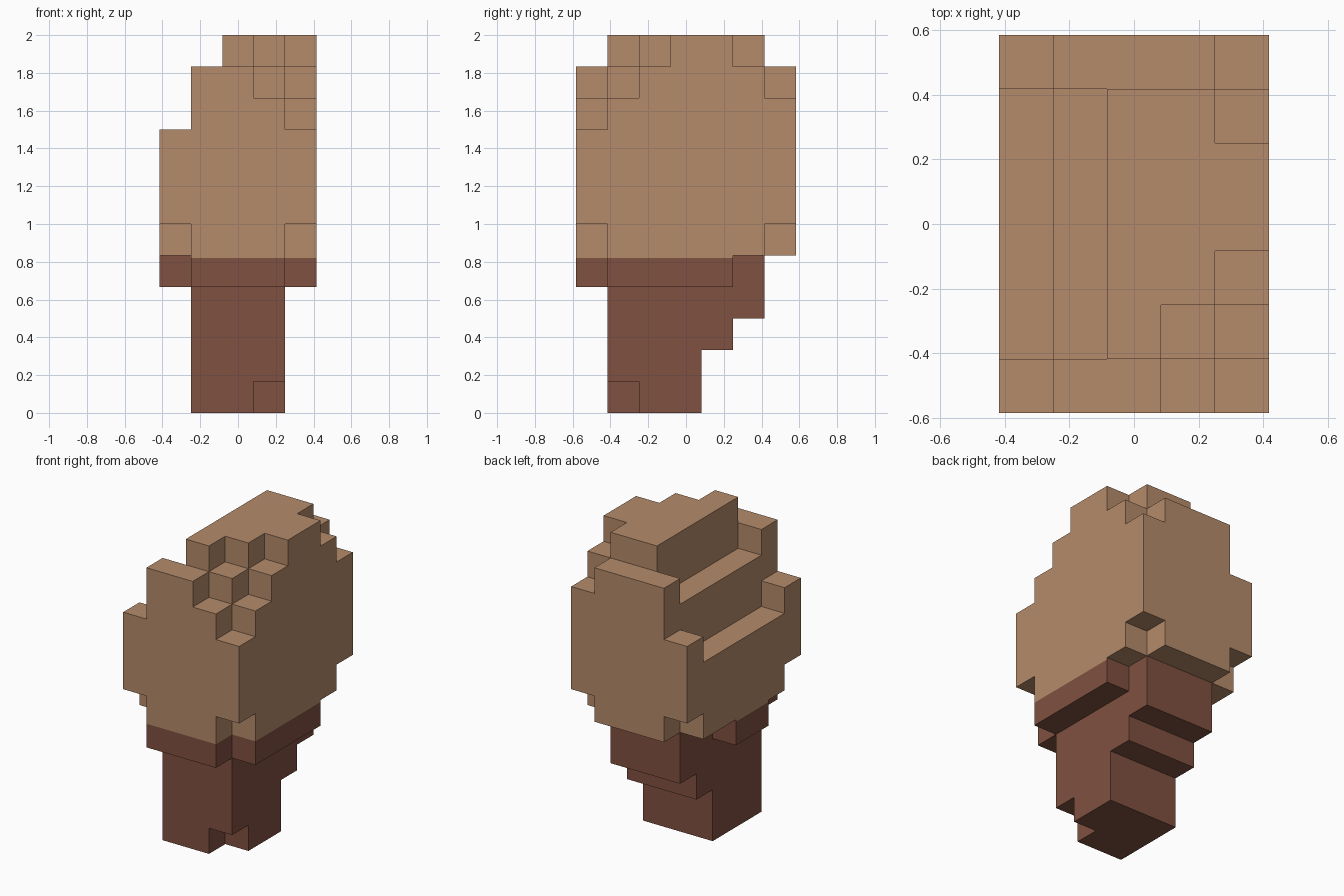
import bpy, bmesh
from itertools import product

cube = bpy.data.objects.get("Cube")
if cube:
    bpy.data.objects.remove(cube, do_unlink=True)

UNIT = 1 / 6          # edge of one block
SEAM = 0.82           # painted seam between stem colour and crown colour
CROWN_LAYER = 5       # first full layer of the crown


def block(x0, x1, y0, y1, z0, z1):
    """Grid cells of a box, upper limits exclusive."""
    return set(product(range(x0, x1), range(y0, y1), range(z0, z1)))


# Crown core, with its rounded underside
solid = block(1, 4, 0, 7, 5, 11) | block(1, 4, 0, 6, 4, 5)
solid |= block(2, 4, 1, 6, 11, 12)
# Channel along the +1 step on the right
solid -= block(1, 2, 1, 6, 10, 11)
# Right flank: raised ends, lower middle, rounded below
solid |= block(0, 1, 0, 7, 6, 8) | block(0, 1, 1, 6, 5, 6) | block(0, 1, 2, 4, 4, 5)
for end in (0, 6):
    solid |= block(0, 1, end, end + 1, 8, 9)
# Left flank, stepping up towards the middle and rounded below
for y, (low, high) in enumerate([(6, 9), (4, 10), (4, 11), (4, 12), (4, 12), (5, 11), (6, 10)]):
    solid |= block(4, 5, y, y + 1, low, high)
# Chipped front left shoulder
solid -= block(3, 4, 0, 1, 10, 12) | block(3, 4, 1, 2, 11, 12)
# Stem, with two brackets stepping out at the back and a chipped toe
solid |= block(1, 4, 1, 4, 0, 4) | block(1, 4, 4, 5, 2, 4) | block(1, 4, 5, 6, 3, 4)
solid -= block(3, 4, 1, 2, 0, 1)


def shifted(cell, axis, step):
    moved = list(cell)
    moved[axis] += step
    return tuple(moved)


def quad(cell, axis, step, low=None, high=None):
    """Corner points of one outer side of a cell, with optional height limits."""
    u, v = (axis + 1) % 3, (axis + 2) % 3
    points = []
    for du, dv in ((0, 0), (1, 0), (1, 1), (0, 1))[::step]:
        p = list(cell)
        p[axis] += step > 0
        p[u] += du
        p[v] += dv
        z = p[2] * UNIT
        if low is not None:
            z = max(z, low)
        if high is not None:
            z = min(z, high)
        points.append(((p[0] - 2.5) * UNIT, (p[1] - 3.5) * UNIT, z))
    return points


# Collect the outer skin, sorted by colour
crown_skin, stem_skin = [], []
for cell in sorted(solid):
    for axis, step in product(range(3), (-1, 1)):
        if shifted(cell, axis, step) in solid:
            continue
        above = shifted(cell, 2, 1)
        flush = axis < 2 and above in solid and shifted(above, axis, step) not in solid
        if cell[2] >= CROWN_LAYER:
            crown_skin.append(quad(cell, axis, step))
        elif cell[2] == CROWN_LAYER - 1 and flush:
            stem_skin.append(quad(cell, axis, step, high=SEAM))
            crown_skin.append(quad(cell, axis, step, low=SEAM))
        else:
            stem_skin.append(quad(cell, axis, step))


def make_part(name, quads, colour_name, colour):
    mat = bpy.data.materials.new(colour_name)
    mat.use_nodes = True
    mat.diffuse_color = colour
    mat.node_tree.nodes["Principled BSDF"].inputs["Base Color"].default_value = colour
    bm = bmesh.new()
    for points in quads:
        bm.faces.new([bm.verts.new(p) for p in points])
    bmesh.ops.remove_doubles(bm, verts=bm.verts[:], dist=0.001)
    # Join flush squares into large flat faces
    bmesh.ops.dissolve_limit(bm, angle_limit=0.02, verts=bm.verts[:], edges=bm.edges[:])
    mesh = bpy.data.meshes.new(name)
    bm.to_mesh(mesh)
    bm.free()
    mesh.materials.append(mat)
    bpy.context.collection.objects.link(bpy.data.objects.new(name, mesh))


make_part("crown", crown_skin, "tan", (0.462, 0.258, 0.147, 1))
make_part("stem", stem_skin, "dark brown", (0.216, 0.082, 0.051, 1))
